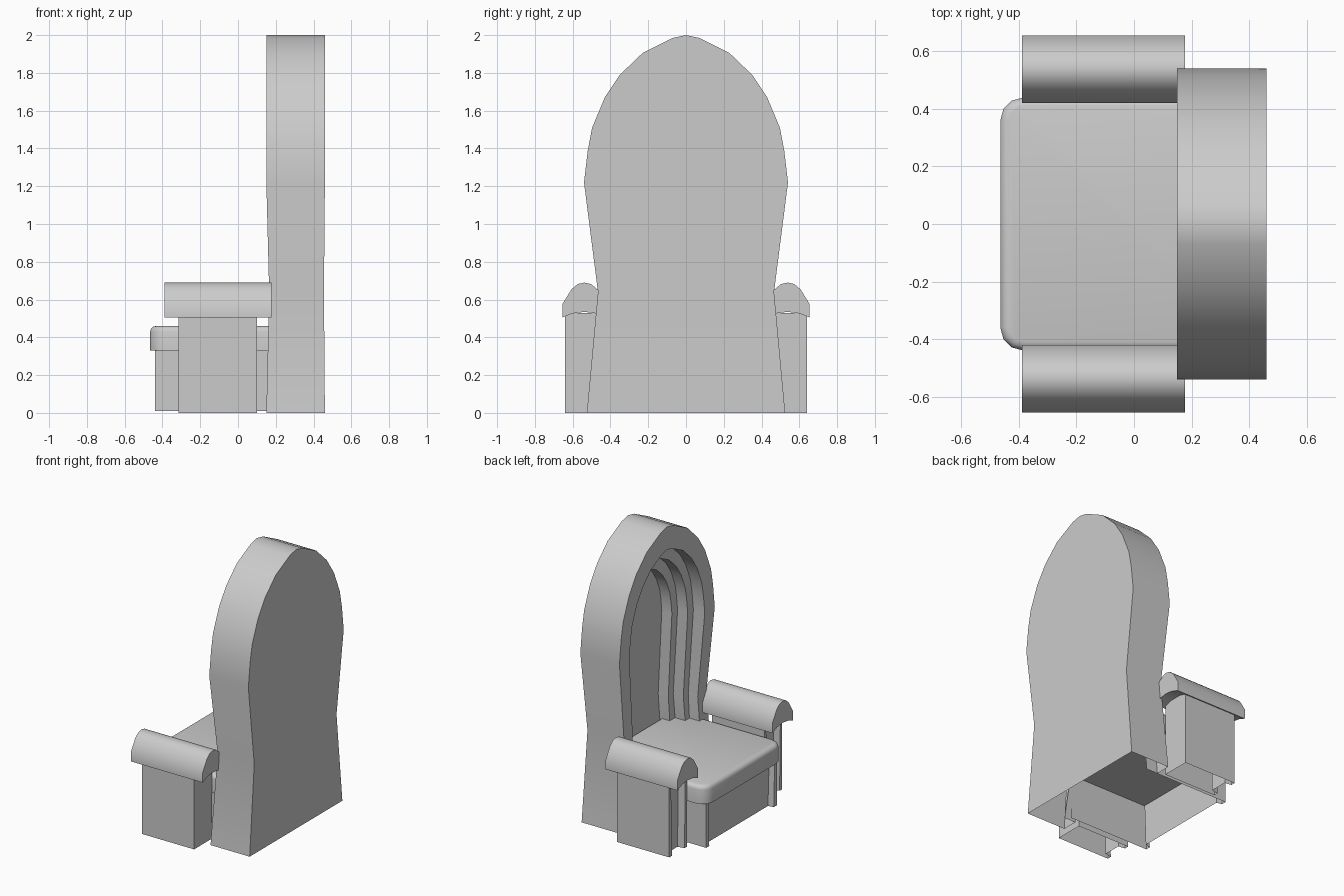
import bpy, bmesh, math

if "Cube" in bpy.data.objects:
    bpy.data.objects.remove(bpy.data.objects["Cube"])


def finish(name, bm, angle=30):
    bmesh.ops.recalc_face_normals(bm, faces=bm.faces)
    me = bpy.data.meshes.new(name)
    bm.to_mesh(me)
    bm.free()
    ob = bpy.data.objects.new(name, me)
    bpy.context.collection.objects.link(ob)
    bpy.ops.object.select_all(action='DESELECT')
    ob.select_set(True)
    bpy.context.view_layer.objects.active = ob
    bpy.ops.object.shade_smooth_by_angle(angle=math.radians(angle))
    return ob


def box(lo, hi):
    bm = bmesh.new()
    bmesh.ops.create_cube(bm, size=1)
    for v in bm.verts:
        v.co = [(lo[i] + hi[i]) / 2 + v.co[i] * (hi[i] - lo[i]) for i in range(3)]
    bm.normal_update()
    return bm


def mirror_y(ob):
    m = ob.modifiers.new("mirror", 'MIRROR')
    m.use_axis = (False, True, False)


# hollow box with open bottom and a sunken panel in its front (-x) face
def panelled_base(name, lo, hi, border, depth, open_back=False):
    bm = box(lo, hi)
    drop = [f for f in bm.faces if f.normal.z < -.9 or (open_back and f.normal.x > .9)]
    bmesh.ops.delete(bm, geom=drop, context='FACES_ONLY')
    front = [f for f in bm.faces if f.normal.x < -.9]
    bmesh.ops.inset_region(bm, faces=front, thickness=border)
    bmesh.ops.inset_region(bm, faces=front, thickness=.008, depth=0)
    for v in front[0].verts:
        v.co.x += depth
    return finish(name, bm)


# arched back: solid outline with stepped niche, lofted ring by ring
half = [(.525, 0), (.466, .64), (.54, 1.22), (.52, 1.39), (.497, 1.51),
        (.43, 1.67), (.35, 1.79), (.23, 1.905), (.07, 1.985)]
arch = half + [(0, 2.0)] + [(-y, z) for y, z in reversed(half)]


def ring(bm, x, k, waist=0, foot=0):
    out = []
    for y, z in arch:
        zz = 1.22 + (z - 1.22) * k if z > 1.22 else max(z, foot)
        w = waist if abs(z - .64) < .01 else 0
        out.append(bm.verts.new((x + w, y * k, zz)))
    return out


bm = bmesh.new()
rings = [ring(bm, .46, 1, -.005), ring(bm, .15, 1, .015), ring(bm, .15, .79, .015),
         ring(bm, .24, .79)]
for x, k in [(.24, .67), (.32, .67), (.32, .55), (.40, .55)]:
    rings.append(ring(bm, x, k, foot=.3))
for a, b in zip(rings, rings[1:]):
    for i in range(len(arch) - 1):
        bm.faces.new((a[i], a[i + 1], b[i + 1], b[i]))
n = len(arch)
for r in (rings[0], rings[-1]):
    for i in range(n // 2):
        q = [r[i], r[i + 1], r[n - 2 - i], r[n - 1 - i]]
        bm.faces.new(list(dict.fromkeys(q)))
finish("chair_back", bm)

# seat base
panelled_base("seat_base", (-.44, -.40, .01), (.20, .40, .34), .035, .04, True)

# seat cushion: rounded front corners, softened top edge
bm = box((-.465, -.44, .33), (.38, .44, .46))
corners = [e for e in bm.edges if all(v.co.x < -.4 for v in e.verts)
           and abs(e.verts[0].co.z - e.verts[1].co.z) > .1]
bmesh.ops.bevel(bm, geom=corners, offset=.08, segments=3, profile=.5, affect='EDGES')
top = [e for e in bm.edges if all(v.co.z > .45 for v in e.verts)
       and min(v.co.x for v in e.verts) < .37]
bmesh.ops.bevel(bm, geom=top, offset=.03, segments=3, profile=.5, affect='EDGES')
finish("seat_cushion", bm, 40)

# arm supports
mirror_y(panelled_base("arm_support", (-.315, .437, 0), (.10, .64, .53), .03, .05))

# curved arm pads
cy = .538
side = [(.117, .505), (.117, .575), (.068, .655), (.035, .682)]
under = [(.06, .527), (0, .535), (-.06, .527)]
prof = side + [(0, .69)] + [(-y, z) for y, z in reversed(side)] + under[::-1]
bm = bmesh.new()
a, b = [[bm.verts.new((x, cy + y, z)) for y, z in prof] for x in (-.39, .178)]
m = len(prof)
for i in range(m):
    j = (i + 1) % m
    bm.faces.new((a[i], a[j], b[j], b[i]))
bm.faces.new(a)
bm.faces.new(b[::-1])
mirror_y(finish("arm_pad", bm, 45))
